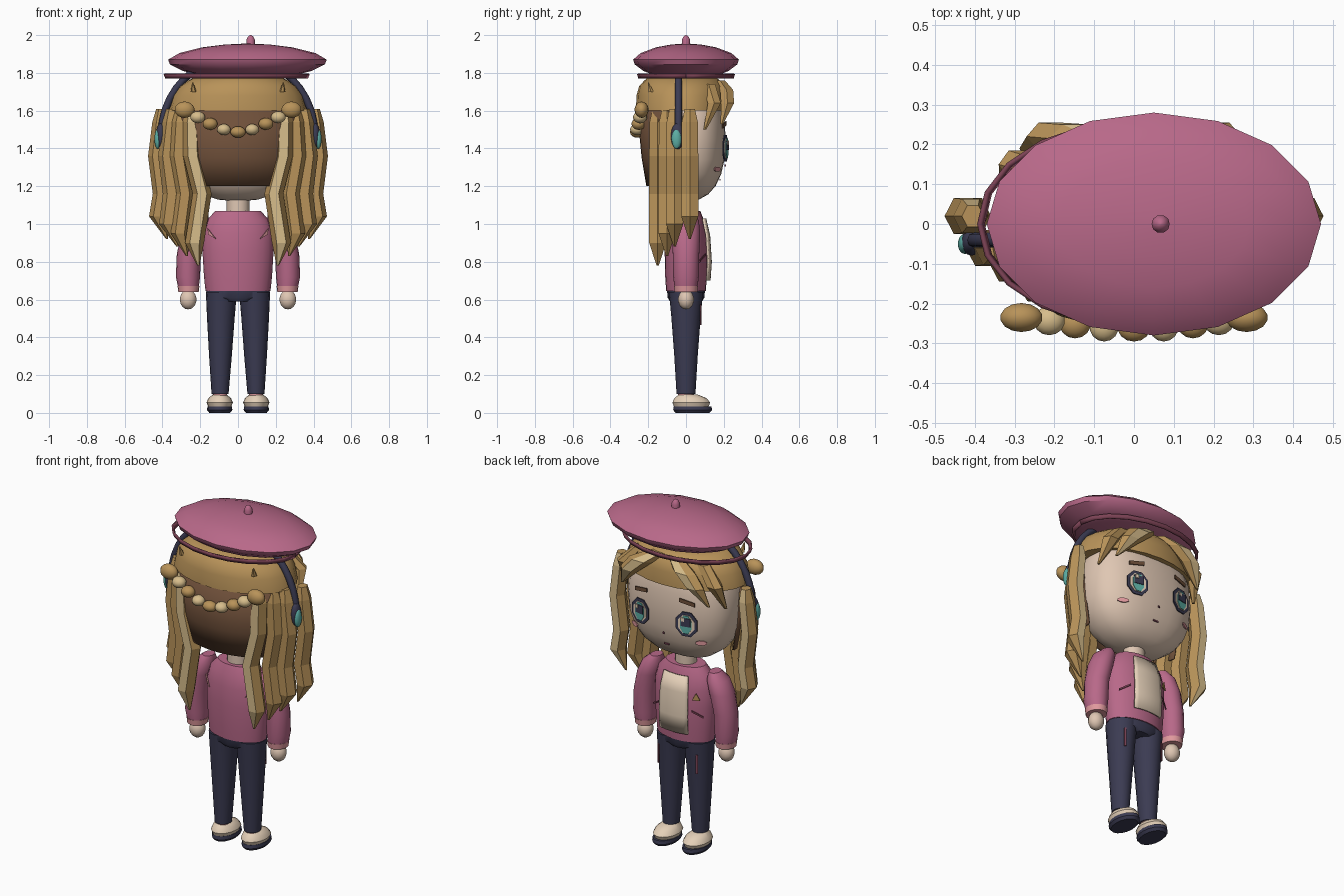
import bpy, bmesh
from math import sin, cos, pi, copysign

cube = bpy.data.objects.get("Cube")
if cube:
    bpy.data.objects.remove(cube, do_unlink=True)


def material(name, r, g, b):
    m = bpy.data.materials.new(name)
    m.use_nodes = True
    m.diffuse_color = (r, g, b, 1)
    m.node_tree.nodes["Principled BSDF"].inputs["Base Color"].default_value = (r, g, b, 1)
    return m


ROSE = material("rose", .48, .14, .25)
DARK_ROSE = material("dark rose", .2, .055, .09)
PINK = material("light pink", .75, .32, .34)
HAIR = material("golden hair", .48, .29, .1)
LIGHT = material("pale hair", .68, .51, .26)
BROWN = material("dark brown", .16, .08, .042)
SKIN = material("skin", .74, .57, .45)
CREAM = material("cream", .78, .63, .48)
NAVY = material("navy", .044, .044, .085)
TEAL = material("teal", .11, .43, .38)


def finish(name, bm, *mats):
    bmesh.ops.recalc_face_normals(bm, faces=bm.faces[:])
    me = bpy.data.meshes.new(name)
    bm.to_mesh(me)
    bm.free()
    ob = bpy.data.objects.new(name, me)
    bpy.context.collection.objects.link(ob)
    for m in mats:
        me.materials.append(m)
    return ob


def smooth(ob, angle=.65):
    bpy.ops.object.select_all(action='DESELECT')
    ob.select_set(True)
    bpy.context.view_layer.objects.active = ob
    bpy.ops.object.shade_smooth_by_angle(angle=angle)
    return ob


def loft(name, rings, mats, sides=16, power=2, arc=None, stripe=None, soft=True):
    """Skin level rings of (x, y, z, x radius, y radius); arc makes an open sheet."""
    mats = mats if isinstance(mats, tuple) else (mats,)
    start, end = arc or (0, 2 * pi)
    count = sides + 1 if arc else sides
    bm = bmesh.new()
    rows = []
    for x, y, z, rx, ry in rings:
        row = []
        for i in range(count):
            a = start + (end - start) * i / sides
            c, s = cos(a), sin(a)
            row.append(bm.verts.new((x + rx * copysign(abs(c) ** (2 / power), c),
                                     y + ry * copysign(abs(s) ** (2 / power), s), z)))
        rows.append(row)
    for lo, hi in zip(rows, rows[1:]):
        for i in range(sides):
            j = (i + 1) % count
            f = bm.faces.new((lo[i], lo[j], hi[j], hi[i]))
            f.material_index = int(i == stripe)
    if not arc:
        bm.faces.new(rows[0])
        bm.faces.new(rows[-1])
    ob = finish(name, bm, *mats)
    if arc:
        ob.modifiers.new("thickness", 'SOLIDIFY').thickness = .01
    return smooth(ob) if soft else ob


def ball(name, loc, size, mat):
    bm = bmesh.new()
    bmesh.ops.create_uvsphere(bm, u_segments=14, v_segments=9, radius=1)
    ob = finish(name, bm, mat)
    ob.location, ob.scale = loc, size
    return smooth(ob)


def plate(name, outline, loc, turn, mat, thick=.006):
    """Thin plate standing in the xz plane, turned about the vertical."""
    bm = bmesh.new()
    face = bm.faces.new([bm.verts.new((x, -thick / 2, z)) for x, z in outline])
    ext = bmesh.ops.extrude_face_region(bm, geom=[face])
    bmesh.ops.translate(bm, vec=(0, thick, 0),
                        verts=[v for v in ext["geom"] if isinstance(v, bmesh.types.BMVert)])
    ob = finish(name, bm, mat)
    ob.location, ob.rotation_euler = loc, (0, 0, turn)
    return ob


def oval(w, h, n=8):
    return [(w * cos(2 * pi * (i + .5) / n), h * sin(2 * pi * (i + .5) / n)) for i in range(n)]


def box(w, h, slant=0):
    return [(-w, -h - slant), (w, -h + slant), (w, h + slant), (-w, h - slant)]


# Head, neck and hair shells
head_rings = []
for i in range(13):
    a = -pi / 2 + pi * i / 12
    w = max(abs(cos(a)) ** .83, .02)
    head_rings.append((0, 0, 1.45 + .33 * copysign(abs(sin(a)) ** .83, a), .33 * w, .21 * w))
loft("head", head_rings, SKIN, 28, power=2.5)
loft("neck", [(0, 0, 1.03, .06, .055), (0, 0, 1.17, .06, .055)], SKIN)
loft("hair_cap", [(0, -.02, 1.60, .365, .245), (0, -.02, 1.68, .345, .242),
                  (0, -.02, 1.73, .31, .228), (0, -.02, 1.76, .265, .2),
                  (0, -.02, 1.775, .23, .18)], HAIR, 24)
loft("back_hair", [(0, -.02, 1.2, .3, .19), (0, -.02, 1.35, .325, .215),
                   (0, -.02, 1.61, .35, .24)], BROWN, 18, arc=(pi, 2 * pi))

# Beret
loft("beret", [(.05, 0, 1.79, .26, .175), (.05, 0, 1.81, .34, .225), (.05, 0, 1.845, .41, .272),
               (.05, 0, 1.87, .42, .28), (.05, 0, 1.905, .36, .24), (.05, 0, 1.935, .24, .16),
               (.05, 0, 1.95, .12, .08), (.05, 0, 1.955, .02, .015)], ROSE, 16)
loft("beret_knob", [(.067, 0, 1.94, .022, .022), (.067, 0, 1.975, .023, .023),
                    (.067, 0, 1.993, .014, .014), (.067, 0, 2.0, .003, .003)], ROSE, 10)
loft("beret_core", [(.02, 0, 1.76, .12, .1), (.02, 0, 1.8, .12, .1)], DARK_ROSE)
loft("beret_band", [(-.007, 0, 1.773, .368, .243), (-.007, 0, 1.797, .378, .25)],
     DARK_ROSE, 20, arc=(0, 2 * pi))

# Headphone arch
curve = bpy.data.curves.new("headphone_arch", 'CURVE')
curve.dimensions = '3D'
curve.bevel_depth = .019
curve.bevel_resolution = 2
line = curve.splines.new('POLY')
line.points.add(20)
for i, p in enumerate(line.points):
    a = pi * i / 20
    p.co = (.405 * cos(a), -.04, 1.48 + .405 * sin(a), 1)
curve.materials.append(NAVY)
bpy.context.collection.objects.link(bpy.data.objects.new("headphone_arch", curve))

# Hair locks: centre x, centre y, half width, tip height, striped side, inward sway
LOCKS = [(.245, -.15, .05, .78, 4, .05), (.305, -.1, .048, .83, None, .02),
         (.355, -.06, .048, .88, None, 0), (.41, .02, .046, .92, 1, 0)]

for s, side in ((1, "left"), (-1, "right")):
    for n, (x, y, w, tip, stripe, sway) in enumerate(LOCKS):
        path = [(-.005, 1.61, .6), (0, 1.54, .95), (.02 - sway * .5, 1.36, 1),
                (-.005 - sway, 1.16, 1), (.015 - sway * .6, tip + .12, 1), (-.035, tip, .12)]
        if s < 0 and stripe is not None:
            stripe = {4: 4, 1: 1}[stripe]
        loft(f"{side}_lock_{n + 1}",
             [(s * (x + dx), y, z, w * k, .052 * k) for dx, z, k in path],
             (HAIR, LIGHT), 6, stripe=stripe, soft=False)

    # Fringe and small tufts
    loft(side + "_fringe", [(s * .06, .18, 1.76, .05, .03), (s * .14, .215, 1.71, .075, .04),
                            (s * .21, .22, 1.64, .06, .04), (s * .28, .19, 1.53, .008, .008)],
         (HAIR, LIGHT), 6, stripe=1, soft=False)
    loft(side + "_temple_fringe", [(s * .2, .12, 1.74, .04, .04), (s * .29, .15, 1.64, .05, .04),
                                   (s * .33, .1, 1.5, .008, .008)], HAIR, 6, soft=False)
    loft(side + "_tuft", [(s * .235, -.185, 1.70, .016, .016), (s * .24, -.2, 1.75, .003, .003)],
         HAIR, 6)

    # Headphone cup
    ball(side + "_ear_cup", (s * .408, -.045, 1.465), (.027, .035, .07), NAVY)
    ball(side + "_ear_disc", (s * .425, -.05, 1.45), (.018, .026, .052), TEAL)

    # Face details
    turn = -s * .2
    for part, outline, dx, y, z, mat in (
            ("eye_rim", oval(.068, .076), 0, .208, 1.40, NAVY),
            ("eye_white", oval(.052, .058), 0, .212, 1.40, CREAM),
            ("iris", oval(.036, .056), 0, .216, 1.40, TEAL),
            ("pupil", box(.028, .024), 0, .220, 1.415, NAVY),
            ("eye_glint", box(.009, .011), .015, .224, 1.43, CREAM),
            ("brow", box(.045, .011, -s * .008), 0, .203, 1.525, BROWN)):
        plate(f"{side}_{part}", outline, (s * .15 + dx, y, z), turn, mat)
    plate(side + "_cheek", oval(.033, .014), (s * .215, .166, 1.29), -s * .5, PINK)

    # Braid beads on one half
    for n, (x, z, r) in enumerate(((.283, 1.605, .054), (.213, 1.565, .04),
                                   (.148, 1.53, .04), (.075, 1.5, .037))):
        ball(f"{side}_braid_bead_{n + 1}", (s * x, -.235 - .008 * n, z), (r, .037, r * .8),
             LIGHT if n in (1, 3) else HAIR)

    # Arm
    loft(side + "_sleeve", [(s * .262, 0, .66, .054, .06), (s * .265, 0, .72, .064, .068),
                            (s * .26, 0, .84, .064, .07), (s * .235, 0, .95, .066, .075),
                            (s * .21, 0, 1.02, .058, .068), (s * .19, 0, 1.06, .03, .04)], ROSE)
    loft(side + "_cuff", [(s * .262, 0, .64, .054, .06), (s * .262, 0, .672, .058, .064)], PINK)
    ball(side + "_hand", (s * .264, 0, .6), (.045, .042, .052), SKIN)

    # Leg and shoe
    loft(side + "_trouser_leg", [(s * .095, 0, .1, .045, .05), (s * .093, 0, .3, .06, .062),
                                 (s * .091, 0, .5, .073, .077), (s * .088, 0, .64, .082, .09)], NAVY)
    plate(side + "_trouser_pocket", box(.006, .055), (s * .125, .078, .52), -s * .4, DARK_ROSE)
    loft(side + "_sock", [(s * .095, 0, .07, .035, .04), (s * .095, 0, .12, .038, .043)], PINK)
    loft(side + "_sole", [(s * .097, .035, 0, .055, .09), (s * .097, .035, .015, .067, .103),
                          (s * .097, .035, .035, .065, .1)], NAVY)
    loft(side + "_shoe", [(s * .097, .028, .035, .062, .092), (s * .097, .028, .055, .07, .1),
                          (s * .097, .024, .078, .06, .085), (s * .097, .012, .098, .035, .048)], CREAM)

    # Jacket details
    plate(side + "_jacket_slit", box(.032, .005, -s * .018), (s * .135, .087, .82), -s * .55, DARK_ROSE)
    plate(side + "_back_patch", [(-s * .03, -.03), (s * .025, .025), (s * .02, -.005)],
          (s * .14, -.083, .95), s * .65, PINK)

# Middle of braid, mouth and nose
ball("braid_middle_bead", (0, -.26, 1.487), (.042, .036, .03), HAIR)
plate("mouth", box(.016, .004), (0, .18, 1.235), 0, DARK_ROSE)
plate("nose", box(.005, .005), (0, .208, 1.31), 0, DARK_ROSE)

# Jacket, shirt front and trousers top
loft("jacket", [(0, 0, .645, .172, .105), (0, 0, .72, .18, .11), (0, 0, .85, .188, .113),
                (0, 0, .95, .186, .108), (0, 0, 1.02, .165, .095), (0, 0, 1.07, .12, .075)], ROSE, 24)
loft("shirt_front", [(0, 0, .70, .2, .13), (0, 0, .8, .2, .137), (0, 0, .94, .195, .128),
                     (0, 0, 1.03, .17, .107)], CREAM, 8, arc=(pi / 2 - .48, pi / 2 + .48))
plate("chest_badge", [(-.022, -.018), (.022, -.018), (0, .024)], (-.13, .092, .92), .5, HAIR)
loft("trouser_hips", [(0, 0, .59, .09, .085), (0, 0, .61, .165, .097),
                      (0, 0, .665, .17, .102)], NAVY, 20)
